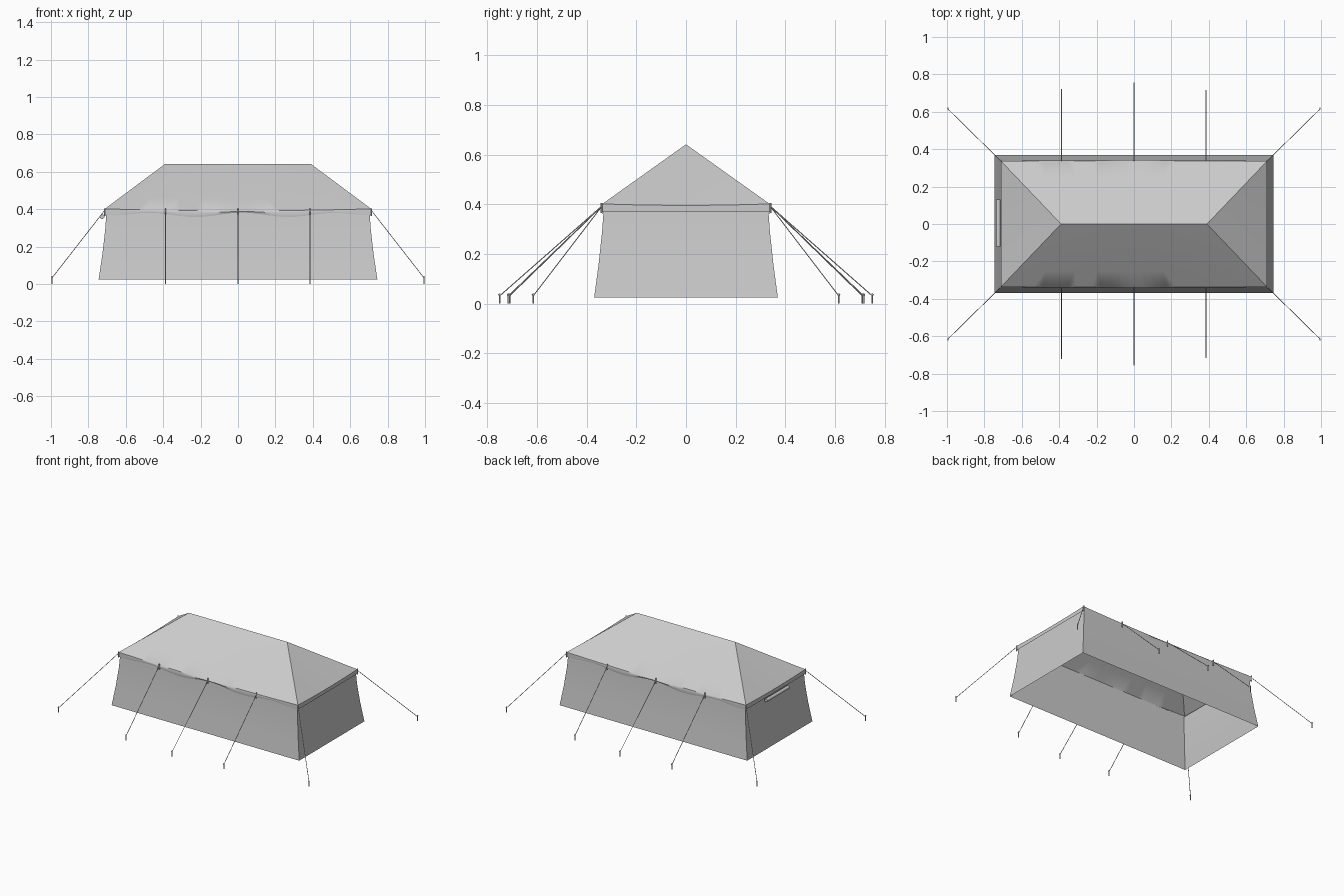
import bpy, bmesh, math
from mathutils import Vector

if "Cube" in bpy.data.objects:
    bpy.data.objects.remove(bpy.data.objects["Cube"], do_unlink=True)

canvas = bpy.data.materials.new("grey canvas")
canvas.use_nodes = True
GREY = (0.6, 0.6, 0.6, 1)
canvas.diffuse_color = GREY
canvas.node_tree.nodes["Principled BSDF"].inputs["Base Color"].default_value = GREY


def finish(name, bm, angle=30):
    me = bpy.data.meshes.new(name)
    bmesh.ops.remove_doubles(bm, verts=bm.verts, dist=0.0005)
    bmesh.ops.recalc_face_normals(bm, faces=bm.faces)
    bm.to_mesh(me)
    bm.free()
    ob = bpy.data.objects.new(name, me)
    bpy.context.collection.objects.link(ob)
    me.materials.append(canvas)
    bpy.ops.object.select_all(action="DESELECT")
    ob.select_set(True)
    bpy.context.view_layer.objects.active = ob
    bpy.ops.object.shade_smooth_by_angle(angle=math.radians(angle))
    return ob


def sheet(bm, func, nu, nv):
    """Grid of faces through func(u, v), u in -1..1 and v a row number."""
    rows = [[bm.verts.new(func(2 * i / nu - 1, j)) for i in range(nu + 1)]
            for j in range(nv + 1)]
    for a, b in zip(rows, rows[1:]):
        for i in range(nu):
            bm.faces.new((a[i], a[i + 1], b[i + 1], b[i]))


def rod(name, a, b, radius, sides=6):
    a, b = Vector(a), Vector(b)
    bm = bmesh.new()
    bmesh.ops.create_cone(bm, cap_ends=True, segments=sides, radius1=radius,
                          radius2=radius, depth=(b - a).length)
    turn = (b - a).to_track_quat("Z", "Y").to_matrix()
    for v in bm.verts:
        v.co = turn @ v.co + (a + b) / 2
    return finish(name, bm, 50)


# Flared walls, open underneath
bm = bmesh.new()
rings = []
for x, y, z in [(0.745, 0.37, 0.025), (0.725, 0.352, 0.16),
                (0.71, 0.338, 0.29), (0.703, 0.331, 0.39)]:
    rings.append([bm.verts.new((sx * x, sy * y, z))
                  for sx, sy in ((-1, -1), (1, -1), (1, 1), (-1, 1))])
for a, b in zip(rings, rings[1:]):
    for i in range(4):
        k = (i + 1) % 4
        bm.faces.new((a[i], a[k], b[k], b[i]))
finish("walls", bm)

# Hipped roof with a sagging eave and a hanging valance
RIDGE, EX, EY, TOP, EAVE = 0.39, 0.712, 0.337, 0.642, 0.402
SLOPE_ROWS = 4


def roof_height(u, v, sag):
    return TOP + (EAVE - TOP) * v - sag * (1 - u * u) * v * v


def hem(u):
    return 0.37 + 0.012 * math.sin(9 * u + 1.3) * (1 - u ** 6)


def long_slope(side):
    def point(u, row):
        v = min(row / SLOPE_ROWS, 1)
        x = u * (RIDGE + (EX - RIDGE) * v)
        z = roof_height(u, v, 0.01)
        y = EY * v
        if row == SLOPE_ROWS + 1:
            y, z = EY + 0.004 * (1 - u * u), z * 0.6 + hem(u) * 0.4
        elif row > SLOPE_ROWS:
            z = hem(u)
        return x, side * y, z
    return point


def end_slope(side):
    def point(u, row):
        v = min(row / SLOPE_ROWS, 1)
        x = RIDGE + (EX - RIDGE) * v
        z = roof_height(u, v, 0.006)
        if row == SLOPE_ROWS + 1:
            z = z * 0.6 + 0.37 * 0.4
        elif row > SLOPE_ROWS:
            z = 0.37
        return side * x, u * EY * v, z
    return point


bm = bmesh.new()
for side in (-1, 1):
    sheet(bm, long_slope(side), 32, SLOPE_ROWS + 2)
    sheet(bm, end_slope(side), 8, SLOPE_ROWS + 2)
finish("roof", bm, 35)

# Rolled flap under the eave on one end
rod("rolled_flap", (-0.726, -0.12, 0.36), (-0.726, 0.13, 0.36), 0.012, 12)

# Guy ropes and hooked pegs
lines = []
for sy in (-1, 1):
    for sx in (-1, 1):
        lines.append((sx * EX, sx * 0.995, sy * 0.615))
    for x, y in ((-0.388, 0.715), (0, 0.75), (0.385, 0.71)):
        lines.append((x, x, sy * y))
for n, (top_x, x, y) in enumerate(lines):
    side = math.copysign(1, y)
    rod(f"guy_rope_{n}", (top_x, side * EY, 0.395), (x, y, 0.032), 0.002)
    rod(f"peg_{n}", (x, y, 0), (x, y, 0.042), 0.0035)
    rod(f"peg_hook_{n}", (x, y, 0.038), (x, y + side * 0.006, 0.036), 0.003)
    rod(f"rope_toggle_{n}", (top_x, side * (EY + 0.003), 0.365),
        (top_x, side * (EY + 0.003), 0.405), 0.004)
